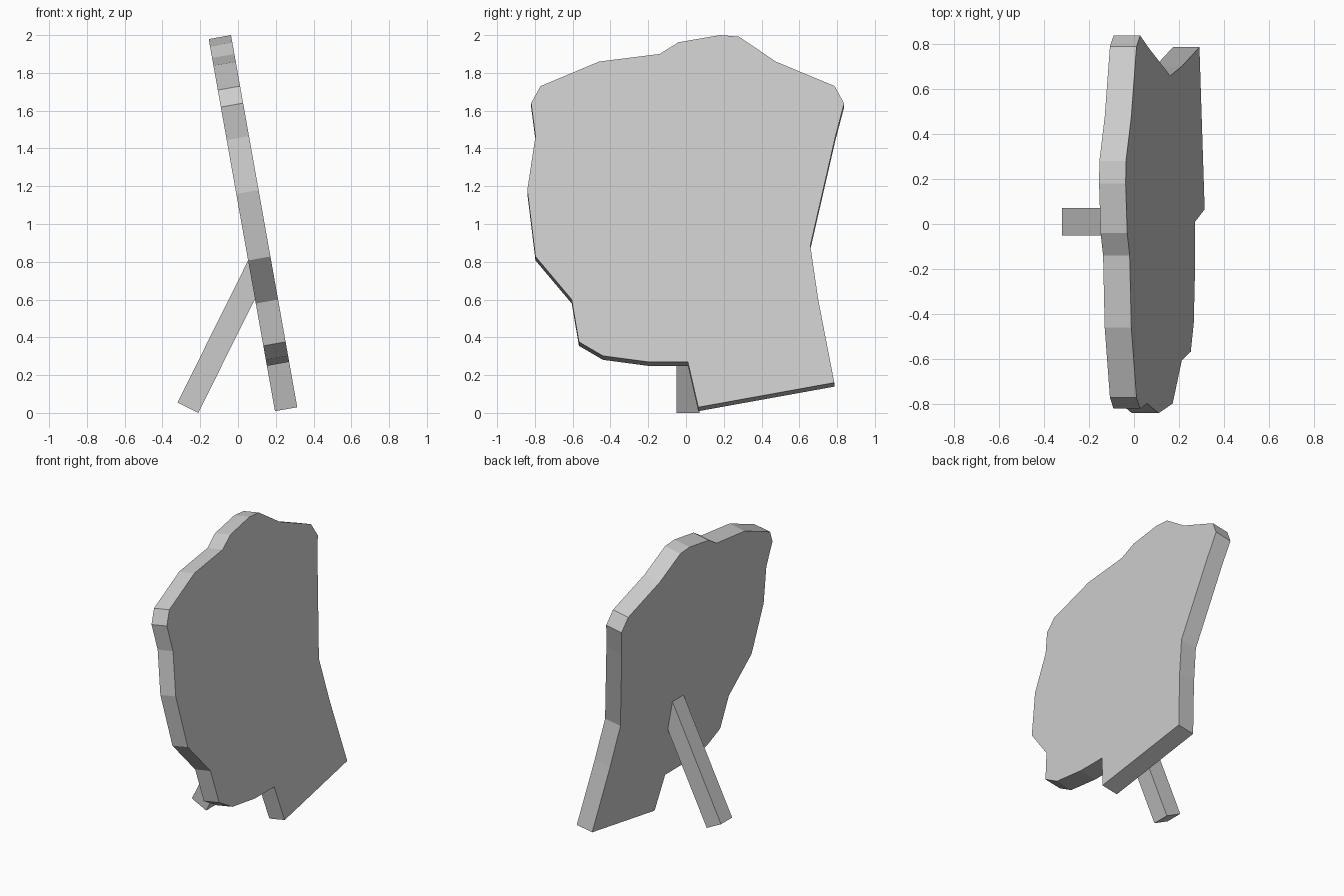
import bpy, bmesh
from mathutils import Vector

if "Cube" in bpy.data.objects:
    bpy.data.objects.remove(bpy.data.objects["Cube"])


def prism(name, points, offset):
    """Solid made by pushing a flat outline along an offset."""
    bm = bmesh.new()
    face = bm.faces.new([bm.verts.new(p) for p in points])
    ext = bmesh.ops.extrude_face_region(bm, geom=[face], use_keep_orig=True)
    verts = [g for g in ext["geom"] if isinstance(g, bmesh.types.BMVert)]
    bmesh.ops.translate(bm, verts=verts, vec=Vector(offset))
    bmesh.ops.recalc_face_normals(bm, faces=bm.faces[:])
    mesh = bpy.data.meshes.new(name)
    bm.to_mesh(mesh)
    bm.free()
    obj = bpy.data.objects.new(name, mesh)
    bpy.context.collection.objects.link(obj)
    return obj


# Cut-out board: outline as (y, z), leaning back about ten degrees
outline = [
    (0.18, 2.0), (0.28, 1.992), (0.475, 1.86), (0.787, 1.73), (0.837, 1.638),
    (0.79, 1.46), (0.658, 0.885), (0.70, 0.60), (0.785, 0.16), (0.065, 0.03),
    (0.01, 0.27), (-0.20, 0.27), (-0.44, 0.302), (-0.567, 0.376),
    (-0.605, 0.60), (-0.797, 0.828), (-0.84, 1.18), (-0.797, 1.465),
    (-0.82, 1.64), (-0.77, 1.73), (-0.46, 1.86), (-0.14, 1.90), (-0.04, 1.962),
]
lean = 0.178
prism("board", [(-0.037 + (2.0 - z) * lean, y, z) for y, z in outline],
      (-0.118, 0, -0.021))

# Rear prop: square bar with its upper end buried in the board
profile = [(-0.32, 0.055), (-0.21, 0.0), (0.17, 0.765), (0.06, 0.82)]
prism("rear_prop", [(x, -0.05, z) for x, z in profile], (0, 0.122, 0))
